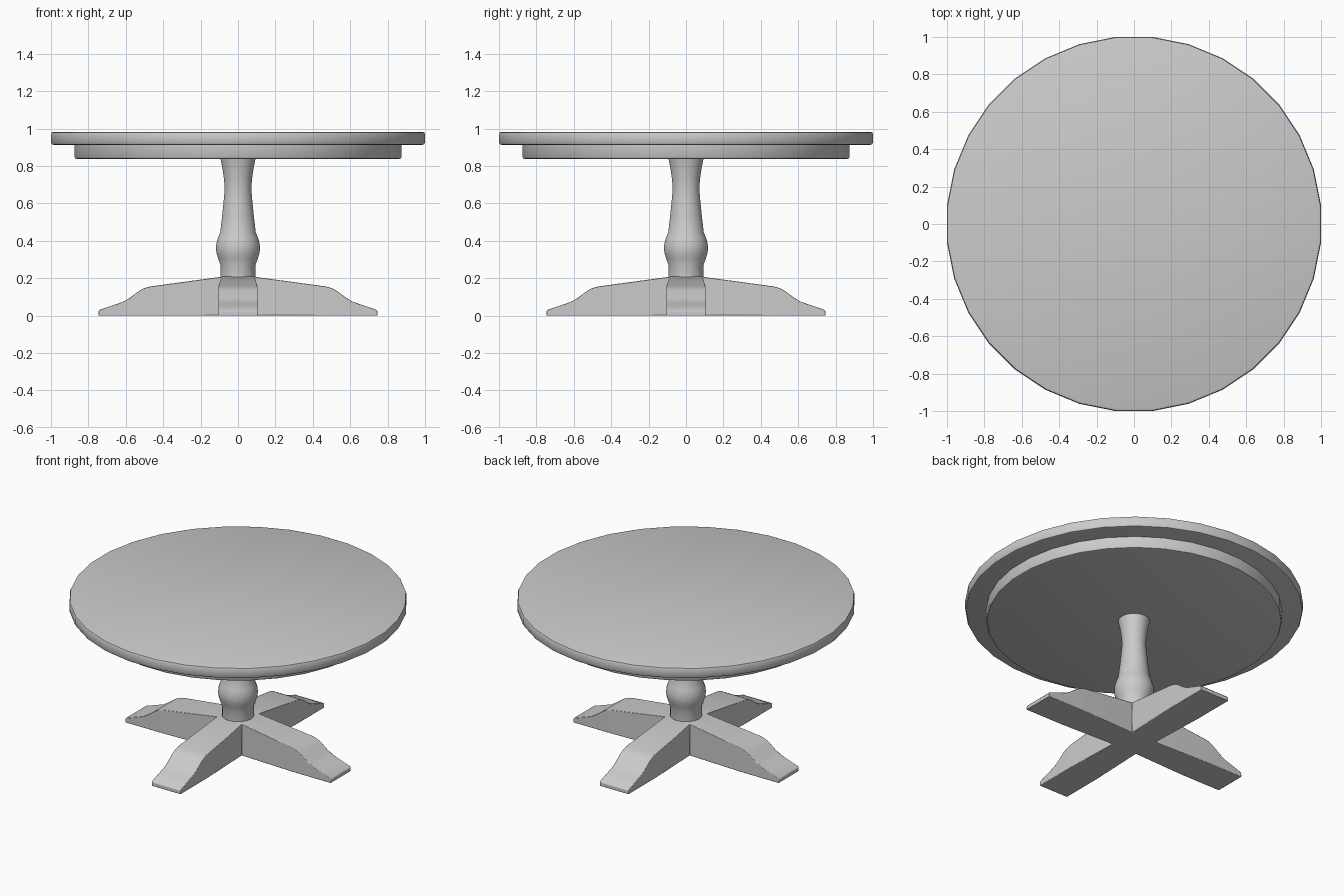
import bpy, bmesh, math

if "Cube" in bpy.data.objects:
    bpy.data.objects.remove(bpy.data.objects["Cube"])


def finish(bm, name, angle=35, bevel=0.0):
    bmesh.ops.remove_doubles(bm, verts=bm.verts, dist=1e-5)
    bmesh.ops.recalc_face_normals(bm, faces=bm.faces)
    me = bpy.data.meshes.new(name)
    bm.to_mesh(me)
    bm.free()
    ob = bpy.data.objects.new(name, me)
    bpy.context.collection.objects.link(ob)
    if bevel:
        mod = ob.modifiers.new("edge_bevel", 'BEVEL')
        mod.width = bevel
        mod.segments = 2
        mod.limit_method = 'ANGLE'
        mod.angle_limit = math.radians(40)
    bpy.ops.object.select_all(action='DESELECT')
    bpy.context.view_layer.objects.active = ob
    ob.select_set(True)
    bpy.ops.object.shade_smooth_by_angle(angle=math.radians(angle))
    return ob


def lathe(name, profile, sides=32, angle=35):
    """Turn (radius, z) points around z, capping both ends."""
    bm = bmesh.new()
    step = 2 * math.pi / sides
    k = 1 / math.cos(step / 2)  # flats touch the given radius
    rings = [[bm.verts.new((r * k * math.cos((i + .5) * step),
                            r * k * math.sin((i + .5) * step), z))
              for i in range(sides)] for r, z in profile]
    for a, b in zip(rings, rings[1:]):
        for i in range(sides):
            j = (i + 1) % sides
            bm.faces.new((a[i], a[j], b[j], b[i]))
    bm.faces.new(rings[0])
    bm.faces.new(rings[-1])
    return finish(bm, name, angle)


# Round top and the apron disc under it
lathe("table_top", [(0.985, 0.913), (0.995, 0.916), (1.0, 0.925), (1.0, 0.969),
                    (0.996, 0.979), (0.985, 0.983)])
lathe("apron", [(0.86, 0.838), (0.87, 0.841), (0.875, 0.85), (0.875, 0.915)])

# Turned pedestal
lathe("pedestal", [(0.094, 0.19), (0.094, 0.27), (0.106, 0.305), (0.115, 0.335),
                   (0.118, 0.36), (0.115, 0.39), (0.106, 0.42), (0.095, 0.445),
                   (0.084, 0.54), (0.076, 0.62), (0.071, 0.68), (0.075, 0.73),
                   (0.083, 0.785), (0.094, 0.84)], angle=40)

# Cross base: one foot as (distance, height, half width), repeated four times
H = 0.09
foot = [(H, 0.208, H), (0.47, 0.156, 0.105), (0.50, 0.148, 0.105),
        (0.53, 0.132, 0.105), (0.575, 0.098, 0.105), (0.61, 0.076, 0.105),
        (0.65, 0.062, 0.105), (0.738, 0.032, 0.105), (0.746, 0.024, 0.105)]
bm = bmesh.new()
for q in range(4):
    c, s = round(math.cos(q * math.pi / 2)), round(math.sin(q * math.pi / 2))
    rows = [[bm.verts.new((c * x - s * y, s * x + c * y, z))
             for y, z in ((-w, 0), (w, 0), (w, h), (-w, h))] for x, h, w in foot]
    for a, b in zip(rows, rows[1:]):
        for i in range(4):
            j = (i + 1) % 4
            bm.faces.new((a[i], a[j], b[j], b[i]))
    bm.faces.new(rows[-1])
# Hub squares joining the feet
for z in (0, foot[0][1]):
    bm.faces.new([bm.verts.new((x * H, y * H, z))
                  for x, y in ((-1, -1), (1, -1), (1, 1), (-1, 1))])
finish(bm, "cross_base", 30, bevel=0.003)
